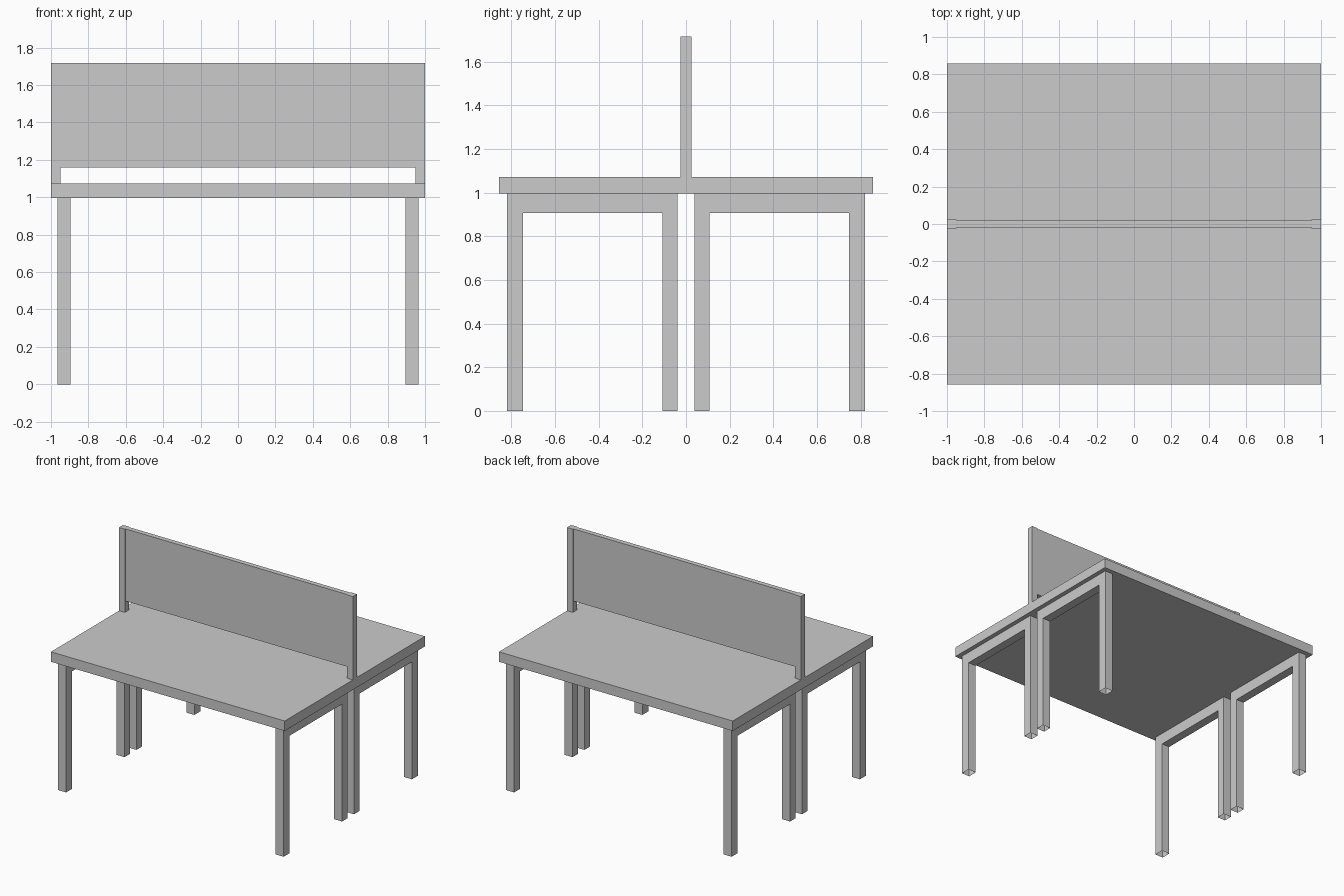
import bpy, bmesh

if "Cube" in bpy.data.objects:
    bpy.data.objects.remove(bpy.data.objects["Cube"])

TOP_Z0, TOP_Z1 = 0.996, 1.073   # table top underside / surface
SCREEN_TOP = 1.717


def finish(name, bm):
    bmesh.ops.recalc_face_normals(bm, faces=bm.faces)
    mesh = bpy.data.meshes.new(name)
    bm.to_mesh(mesh)
    bm.free()
    obj = bpy.data.objects.new(name, mesh)
    bpy.context.collection.objects.link(obj)
    return obj


def box(name, lo, hi):
    bm = bmesh.new()
    bmesh.ops.create_cube(bm, size=1)
    for v in bm.verts:
        v.co = [(a + b) / 2 + c * (b - a) for a, b, c in zip(lo, hi, v.co)]
    return finish(name, bm)


def leg_frame(name, sx, sy):
    """Upside-down U of two legs and a rail, extruded along x; leg ends are open."""
    x0, x1 = 0.896, 0.965
    y0, y1, y2, y3 = 0.039, 0.107, 0.747, 0.821
    rail = 0.908
    profile = [(y0, 0), (y1, 0), (y1, rail), (y2, rail),
               (y2, 0), (y3, 0), (y3, TOP_Z0), (y0, TOP_Z0)]
    bm = bmesh.new()
    face = bm.faces.new([bm.verts.new((sx * x0, sy * y, z)) for y, z in profile])
    ext = bmesh.ops.extrude_face_region(bm, geom=[face], use_keep_orig=True)
    verts = [g for g in ext["geom"] if isinstance(g, bmesh.types.BMVert)]
    bmesh.ops.translate(bm, verts=verts, vec=(sx * (x1 - x0), 0, 0))
    bmesh.ops.recalc_face_normals(bm, faces=bm.faces)
    # hollow tube ends at the floor
    ends = [f for f in bm.faces if all(v.co.z < 0.001 for v in f.verts)]
    bmesh.ops.delete(bm, geom=ends, context='FACES')
    return finish(name, bm)


# Shared table top
box("table_top", (-1, -0.857, TOP_Z0), (1, 0.857, TOP_Z1))

# Divider screen raised above the top, held between two posts
box("divider_panel", (-0.95, -0.019, 1.159), (0.95, 0.019, SCREEN_TOP))
for side, sx in (("left", -1), ("right", 1)):
    xs = sorted((sx * 0.95, sx * 1.0))
    box(f"divider_post_{side}", (xs[0], -0.025, TOP_Z1), (xs[1], 0.025, SCREEN_TOP))
    # Leg frames, front and back on each side
    for end, sy in (("front", -1), ("back", 1)):
        leg_frame(f"leg_frame_{end}_{side}", sx, sy)
